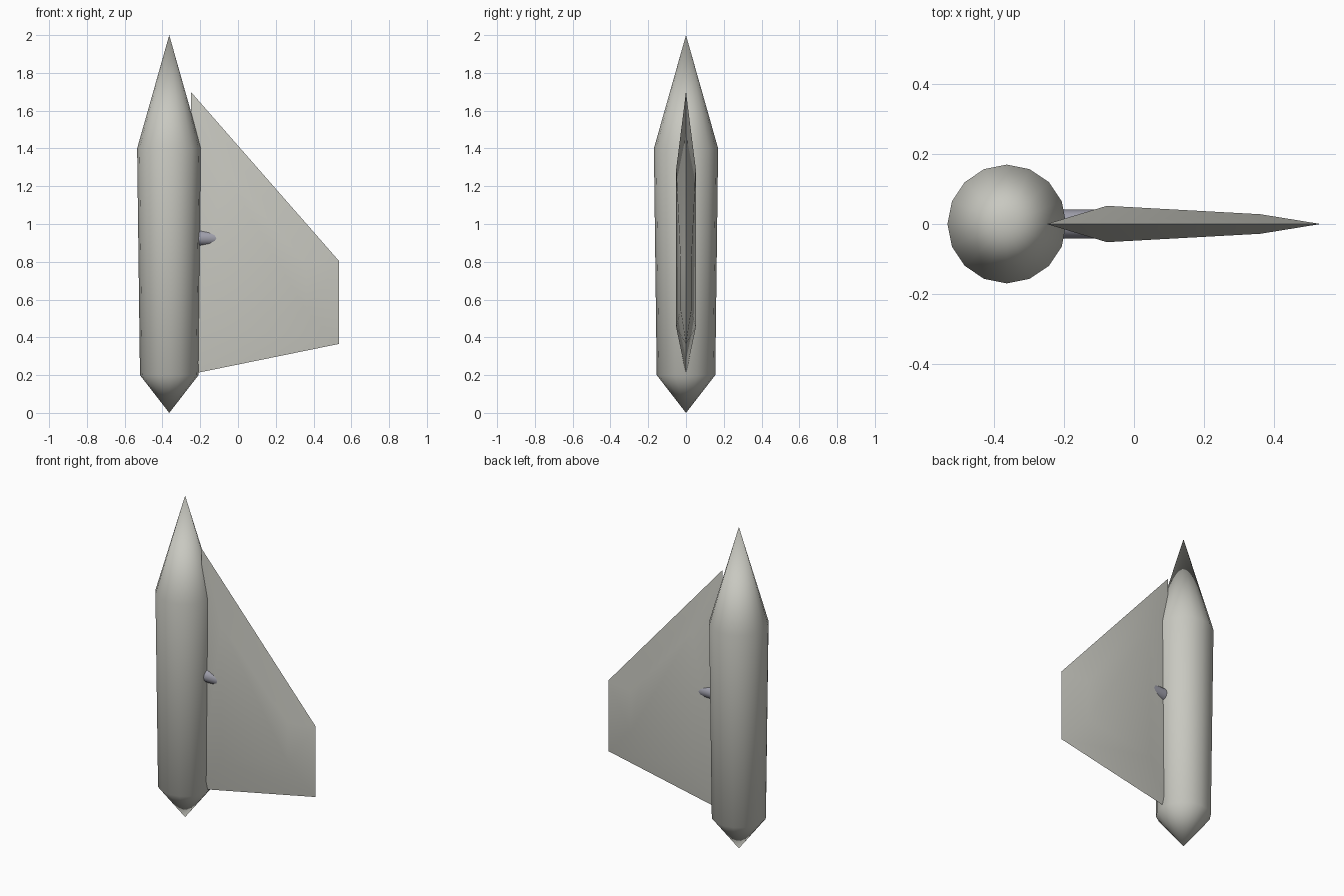
import bpy, bmesh, math
from mathutils import Matrix, Vector

if "Cube" in bpy.data.objects:
    bpy.data.objects.remove(bpy.data.objects["Cube"])


def material(name, rgb):
    m = bpy.data.materials.new(name)
    m.diffuse_color = (*rgb, 1)
    m.use_nodes = True
    m.node_tree.nodes["Principled BSDF"].inputs["Base Color"].default_value = m.diffuse_color
    return m


def finish(bm, name, mat, smooth=True):
    bmesh.ops.recalc_face_normals(bm, faces=bm.faces)
    for f in bm.faces:
        f.smooth = smooth
    me = bpy.data.meshes.new(name)
    bm.to_mesh(me)
    bm.free()
    me.materials.append(mat)
    ob = bpy.data.objects.new(name, me)
    bpy.context.collection.objects.link(ob)
    return ob


hull_grey = material("warm light grey", (0.58, 0.58, 0.53))
metal = material("bluish grey metal", (0.34, 0.34, 0.40))
AXIS = -0.364

# Pod: 16-sided spindle with pointed ends, smooth all over
bm = bmesh.new()
SIDES = 16
bottom = bm.verts.new((AXIS, 0, 0))
top = bm.verts.new((AXIS, 0, 2))
rings = []
for r, z in ((0.155, 0.2), (0.17, 1.4)):
    rings.append([bm.verts.new((AXIS + r * math.cos(a), r * math.sin(a), z))
                  for a in (2 * math.pi * i / SIDES for i in range(SIDES))])
low, high = rings
for i in range(SIDES):
    j = (i + 1) % SIDES
    bm.faces.new((bottom, low[j], low[i]))
    bm.faces.new((low[i], low[j], high[j], high[i]))
    bm.faces.new((high[i], high[j], top))
finish(bm, "pod_body", hull_grey)

# Fin: knife-edged outline with a smaller raised copy on each side
bm = bmesh.new()
outline = [Vector(p) for p in ((-0.25, 0, 1.7), (0.534, 0, 0.805),
                               (0.534, 0, 0.365), (-0.25, 0, 0.205))]
depth = (0.052, 0.028, 0.028, 0.052)
centre = sum(outline, Vector()) / 4
rim = [bm.verts.new(p) for p in outline]
for side in (-1, 1):
    inner = []
    for p, d in zip(outline, depth):
        q = centre + (p - centre) * 0.56
        inner.append(bm.verts.new((q.x, side * d, q.z)))
    bm.faces.new(inner)
    for i in range(4):
        j = (i + 1) % 4
        bm.faces.new((rim[i], rim[j], inner[j], inner[i]))
for e in bm.edges:
    if all(v in rim for v in e.verts):
        e.smooth = False
finish(bm, "fin", hull_grey)

# Dowel joining the fin to the pod
bm = bmesh.new()
x0, x1 = -0.30, -0.08
bmesh.ops.create_cone(
    bm, cap_ends=True, segments=16, radius1=0.041, radius2=0.041, depth=x1 - x0,
    matrix=Matrix.Translation(((x0 + x1) / 2, 0, 0.925)) @ Matrix.Rotation(math.pi / 2, 4, 'Y'))
for e in bm.edges:
    if any(len(f.verts) > 4 for f in e.link_faces):
        e.smooth = False
finish(bm, "joining_dowel", metal)
